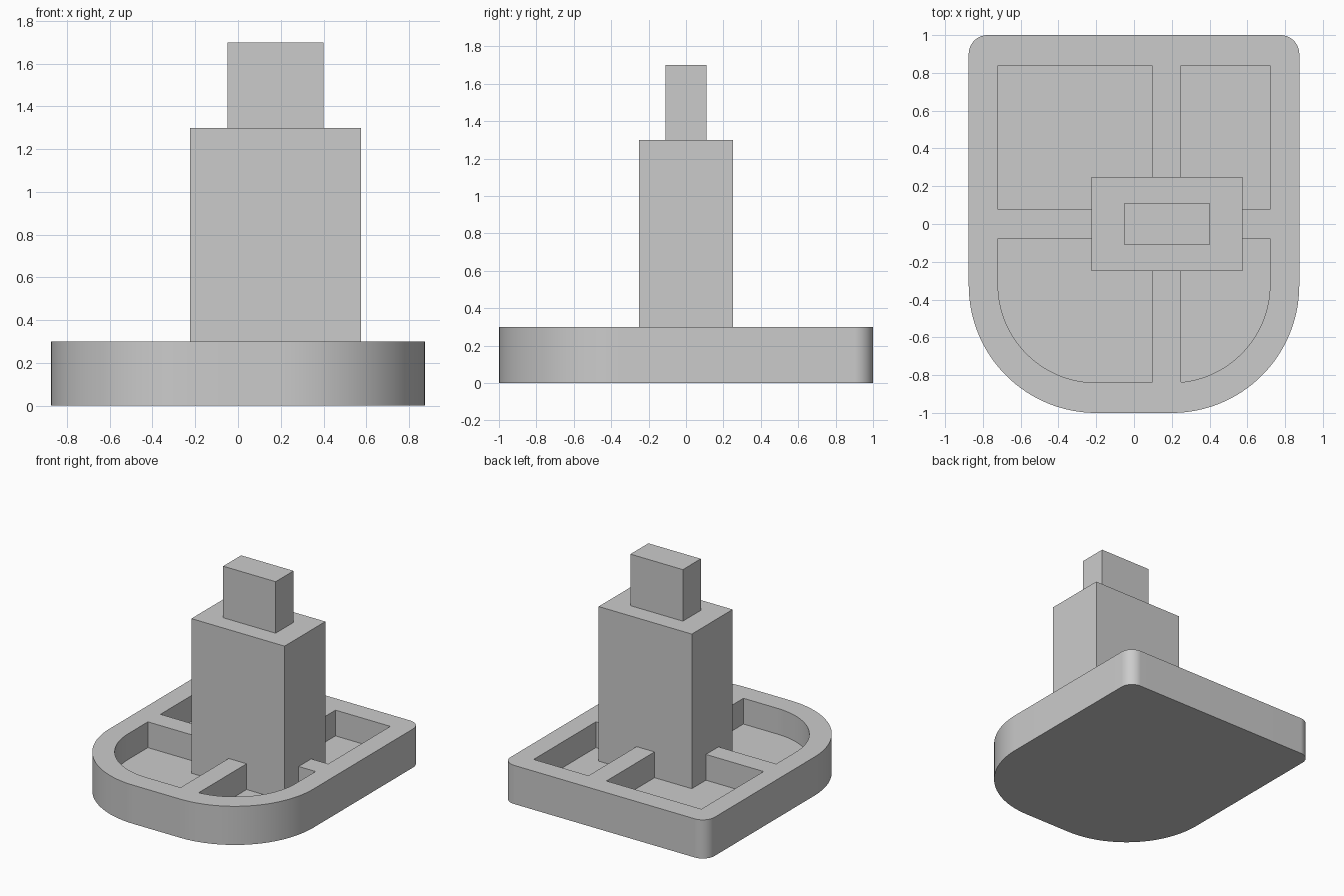
import bpy, bmesh
from math import cos, sin, pi, radians
from mathutils import Vector

if "Cube" in bpy.data.objects:
    bpy.data.objects.remove(bpy.data.objects["Cube"])

grey = bpy.data.materials.new("plain grey")
grey.use_nodes = True
grey.diffuse_color = (0.6, 0.6, 0.6, 1)
grey.node_tree.nodes["Principled BSDF"].inputs["Base Color"].default_value = grey.diffuse_color


def outline(half_x, half_y, front_r, back_r, steps=32):
    """Rounded rectangle with separate front and back corner radii."""
    points = []
    for i, (sx, sy) in enumerate([(1, 1), (-1, 1), (-1, -1), (1, -1)]):
        r = back_r if sy > 0 else front_r
        cx, cy = sx * (half_x - r), sy * (half_y - r)
        for k in range(steps + 1 if r else 1):
            a = (i + k / steps) * pi / 2
            points.append((cx + r * cos(a), cy + r * sin(a)))
    return points


def add_prism(bm, points, z0, z1):
    face = bm.faces.new([bm.verts.new((x, y, z0)) for x, y in points])
    top = bmesh.ops.extrude_face_region(bm, geom=[face])["geom"]
    verts = [g for g in top if isinstance(g, bmesh.types.BMVert)]
    bmesh.ops.translate(bm, verts=verts, vec=(0, 0, z1 - z0))
    bmesh.ops.recalc_face_normals(bm, faces=bm.faces)


def finish(bm, name):
    mesh = bpy.data.meshes.new(name)
    bm.to_mesh(mesh)
    bm.free()
    obj = bpy.data.objects.new(name, mesh)
    bpy.context.collection.objects.link(obj)
    mesh.materials.append(grey)
    return obj


def box(name, x0, x1, half_y, z0, z1):
    bm = bmesh.new()
    add_prism(bm, [(x0, -half_y), (x1, -half_y), (x1, half_y), (x0, half_y)], z0, z1)
    return finish(bm, name)


def trim(bm, co, normal):
    """Keep the side of the plane the normal points to, and cap the cut."""
    geom = bm.verts[:] + bm.edges[:] + bm.faces[:]
    bmesh.ops.bisect_plane(bm, geom=geom, plane_co=co, plane_no=normal, clear_inner=True)
    bmesh.ops.holes_fill(bm, edges=[e for e in bm.edges if e.is_boundary])
    bmesh.ops.recalc_face_normals(bm, faces=bm.faces)


# Base slab, rounded at the front
bm = bmesh.new()
add_prism(bm, outline(0.875, 1, 0.675, 0.1), 0, 0.3)
base = finish(bm, "base")

# Four pockets, separated by a cross of ribs
rib_x, rib_half = 0.172, 0.077
for sx in (-1, 1):
    for sy in (-1, 1):
        bm = bmesh.new()
        add_prism(bm, outline(0.72, 0.84, 0.52, 0), 0.1, 0.5)
        trim(bm, Vector((rib_x + sx * rib_half, 0, 0)), Vector((sx, 0, 0)))
        trim(bm, Vector((0, sy * rib_half, 0)), Vector((0, sy, 0)))
        cutter = finish(bm, "pocket_cutter")
        cutter.hide_render = True
        mod = base.modifiers.new("pocket", "BOOLEAN")
        mod.operation, mod.solver, mod.object = "DIFFERENCE", "EXACT", cutter
        bpy.context.view_layer.objects.active = base
        bpy.ops.object.modifier_apply(modifier=mod.name)
        bpy.data.objects.remove(cutter)

bpy.ops.object.select_all(action="DESELECT")
base.select_set(True)
bpy.ops.object.shade_smooth_by_angle(angle=radians(30))

# Column standing on the pocket floor, with a smaller block on top
box("column", -0.225, 0.575, 0.25, 0.1, 1.3)
box("top_block", -0.05, 0.4, 0.11, 1.3, 1.7)
